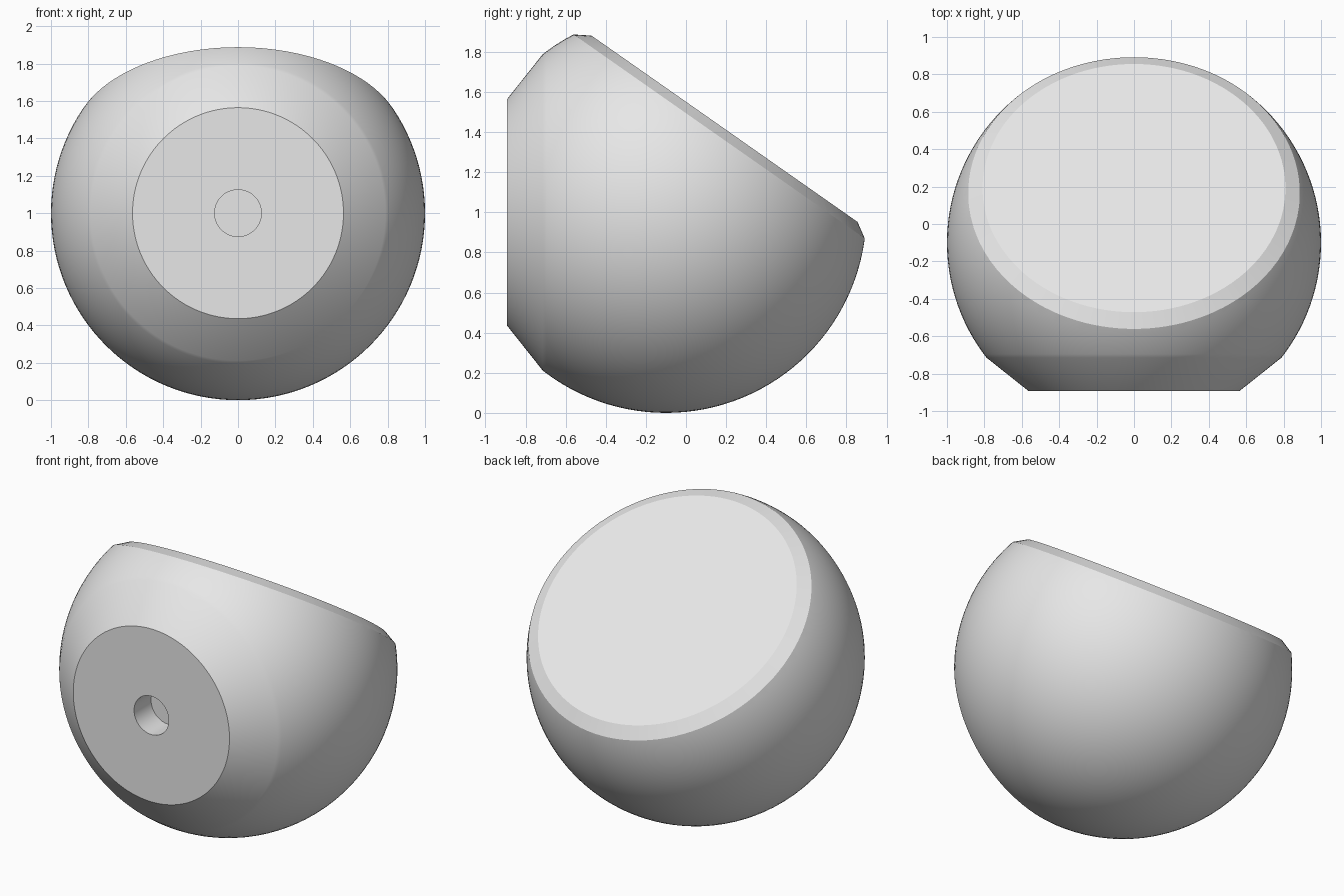
import bpy
import bmesh
import math
from mathutils import Matrix, Vector

if "Cube" in bpy.data.objects:
    bpy.data.objects.remove(bpy.data.objects["Cube"], do_unlink=True)

grey = bpy.data.materials.new("light_grey")
grey.use_nodes = True
colour = (0.8, 0.8, 0.8, 1.0)
grey.diffuse_color = colour
grey.node_tree.nodes["Principled BSDF"].inputs["Base Color"].default_value = colour


def truncate(bm, normal, height, rings):
    """Slice the ball across normal, then continue the rim through (height, radius) rings and cap it."""
    normal = normal.normalized()
    cut = bmesh.ops.bisect_plane(
        bm, geom=bm.verts[:] + bm.edges[:] + bm.faces[:], dist=0.0005,
        plane_co=normal * height, plane_no=normal, clear_outer=True)
    edges = [e for e in cut["geom_cut"] if isinstance(e, bmesh.types.BMEdge)]
    for ring_height, radius in rings:
        new = bmesh.ops.extrude_edge_only(bm, edges=edges)["geom"]
        edges = [e for e in new if isinstance(e, bmesh.types.BMEdge)]
        for v in {v for e in edges for v in e.verts}:
            radial = v.co - normal * v.co.dot(normal)
            v.co = normal * ring_height + radial.normalized() * radius
    bmesh.ops.contextual_create(bm, geom=edges)


# Unit ball with its poles along the front-back axis
bm = bmesh.new()
bmesh.ops.create_uvsphere(bm, u_segments=128, v_segments=64, radius=1.0,
                          matrix=Matrix.Rotation(math.radians(90), 4, "X"))

# Sloping flat top with a narrow bevel
tilt = math.radians(35)
truncate(bm, Vector((0, math.sin(tilt), math.cos(tilt))), 0.4625, [(0.509, 0.81)])

# Front cone, flat mounting face and round blind hole
truncate(bm, Vector((0, -1, 0)), 0.615,
         [(0.793, 0.564), (0.793, 0.125), (0.618, 0.125)])

bmesh.ops.recalc_face_normals(bm, faces=bm.faces[:])
mesh = bpy.data.meshes.new("knob_body")
bm.to_mesh(mesh)
bm.free()
mesh.materials.append(grey)

body = bpy.data.objects.new("knob_body", mesh)
body.location = (0, -0.1, 1)
bpy.context.collection.objects.link(body)
bpy.ops.object.select_all(action="DESELECT")
body.select_set(True)
bpy.context.view_layer.objects.active = body
bpy.ops.object.shade_smooth_by_angle(angle=math.radians(25))
